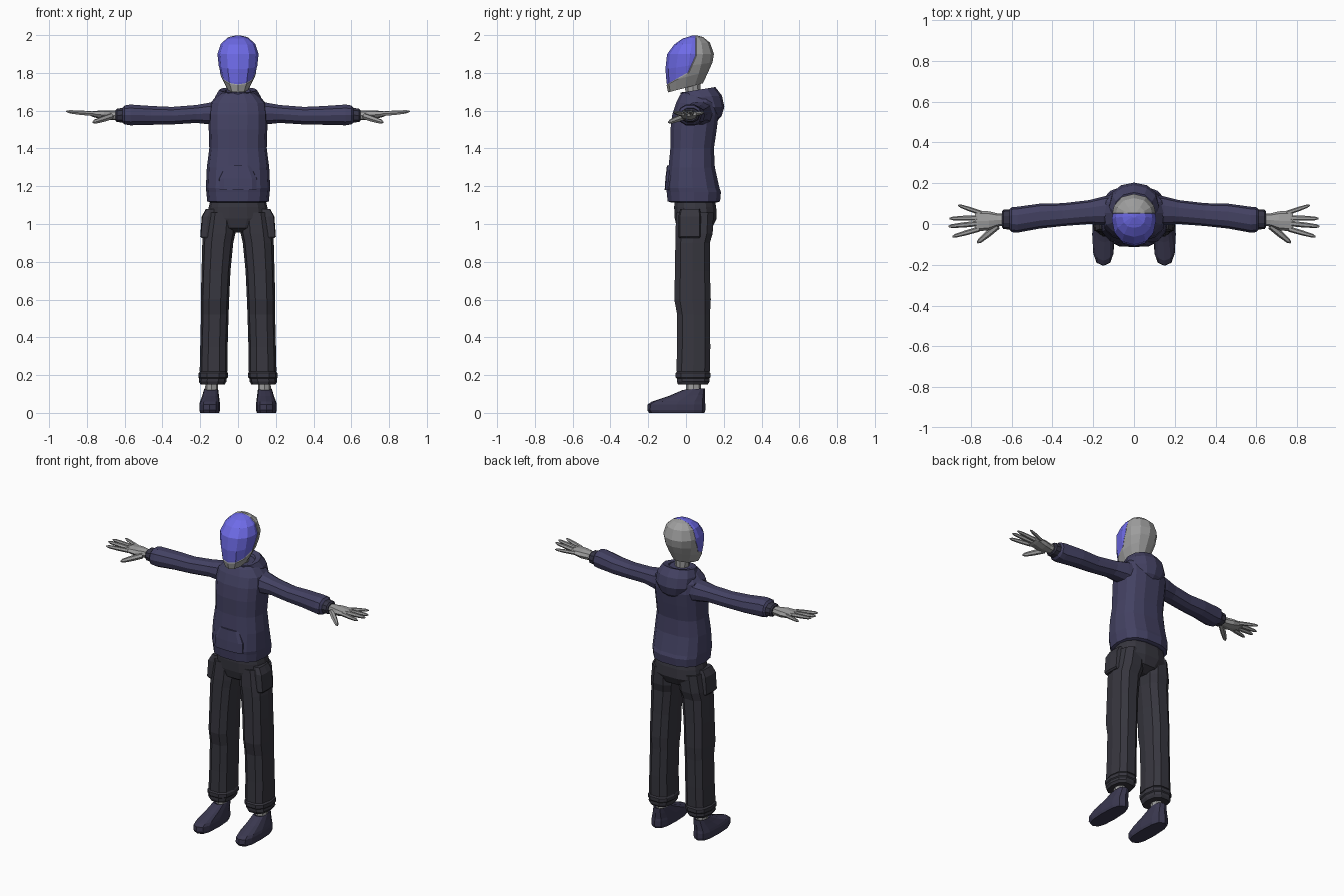
import bpy, bmesh, math
from mathutils import Vector as V


def mat(name, r, g, b):
    m = bpy.data.materials.new(name)
    m.diffuse_color = (r, g, b, 1)
    return m


GREY = mat("light grey", 0.34, 0.34, 0.34)
VISOR = mat("visor blue", 0.16, 0.15, 0.82)
HOODIE = mat("navy cloth", 0.056, 0.053, 0.122)
CUFF = mat("dark rib", 0.036, 0.035, 0.06)
PANTS = mat("charcoal cloth", 0.038, 0.037, 0.049)
SHOE = mat("dark shoe", 0.043, 0.04, 0.08)


# Ring = (centre, half-axis u, half-axis v)
def zr(z, x0, x1, y0, y1):
    return V(((x0 + x1) / 2, (y0 + y1) / 2, z)), V(((x1 - x0) / 2, 0, 0)), V((0, (y1 - y0) / 2, 0))


def xr(x, y0, y1, z0, z1):
    return V((x, (y0 + y1) / 2, (z0 + z1) / 2)), V((0, (y1 - y0) / 2, 0)), V((0, 0, (z1 - z0) / 2))


def tilt(fy, fz, by, bz, rx, cx=0):
    """Ring leaning from a front point to a back point."""
    f, b = V((cx, fy, fz)), V((cx, by, bz))
    return (f + b) / 2, V((rx, 0, 0)), (b - f) / 2


def loft(name, rings, material, n=10, power=2.4, mirror=False):
    bm = bmesh.new()
    e = 2 / power
    loops = []
    for c, u, v in rings:
        loop = []
        for i in range(n):
            a = 2 * math.pi * i / n
            ca, sa = math.cos(a), math.sin(a)
            p = c + u * math.copysign(abs(ca) ** e, ca) + v * math.copysign(abs(sa) ** e, sa)
            loop.append(bm.verts.new(p))
        loops.append(loop)
    for a, b in zip(loops, loops[1:]):
        for i in range(n):
            j = (i + 1) % n
            bm.faces.new((a[i], a[j], b[j], b[i]))
    bm.faces.new(loops[0])
    bm.faces.new(loops[-1])
    bmesh.ops.recalc_face_normals(bm, faces=bm.faces)
    me = bpy.data.meshes.new(name)
    bm.to_mesh(me)
    bm.free()
    me.materials.append(material)
    ob = bpy.data.objects.new(name, me)
    bpy.context.collection.objects.link(ob)
    if mirror:
        m = ob.modifiers.new("mirror", 'MIRROR')
        m.use_mirror_merge = False
    return ob


def finger(name, base, tip, r):
    """Tapered finger from base to tip."""
    a, b = V(base), V(tip)
    d = (b - a).normalized()
    u = V((-d.y, d.x, 0)).normalized()
    w = d.cross(u)
    rings = [(a.lerp(b, t), u * r * s, w * r * s)
             for t, s in ((0, 1), (0.5, 0.95), (0.88, 0.7), (1, 0.25))]
    loft(name, rings, GREY, 6, 2, True)


# Helmet with visor region cut by planes
helmet = loft("helmet", [
    tilt(-.095, 1.697, .09, 1.745, .06), tilt(-.106, 1.75, .12, 1.81, .09),
    tilt(-.112, 1.82, .14, 1.855, .105), tilt(-.103, 1.90, .148, 1.90, .112),
    tilt(-.065, 1.952, .127, 1.96, .093), tilt(-.02, 1.984, .09, 1.99, .058),
    tilt(.03, 2.0, .05, 2.0, .012)], GREY, 12, 2.2)
helmet.data.materials.append(VISOR)
cuts = [(V((0, .055, 1.9)), V((0, 1, 0))),
        (V((0, .055, 1.89)), V((0, .09, -.04))),
        (V((0, .015, 1.80)), V((0, .05, -.09)))]
bm = bmesh.new()
bm.from_mesh(helmet.data)
for co, no in cuts:
    bmesh.ops.bisect_plane(bm, geom=bm.verts[:] + bm.edges[:] + bm.faces[:],
                           plane_co=co, plane_no=no, dist=1e-5)
visor = [f for f in bm.faces
         if all((f.calc_center_median() - co).dot(no) < 0 for co, no in cuts)]
for f in visor:
    f.material_index = 1
rim = bmesh.ops.inset_region(bm, faces=visor, thickness=.004, depth=-.003)
for f in rim['faces']:
    f.material_index = 0
bm.to_mesh(helmet.data)
bm.free()

# Neck
loft("neck", [zr(1.62, -.05, .05, -.01, .09), zr(1.69, -.042, .042, -.005, .08),
              zr(1.78, -.045, .045, -.01, .08)], GREY, 10, 2)

# Hoodie body: (z, front, back, half width)
body = [(1.115, -.085, .17, .15), (1.12, -.10, .183, .163), (1.17, -.105, .188, .168),
        (1.19, -.108, .18, .17), (1.30, -.095, .155, .165), (1.40, -.085, .15, .152),
        (1.50, -.085, .165, .155), (1.58, -.075, .175, .157), (1.64, -.055, .165, .148),
        (1.68, -.035, .14, .11), (1.70, -.02, .12, .08)]
loft("hoodie_body", [zr(z, -w, w, a, b) for z, a, b, w in body], HOODIE, 14, 2.6)

# Hood lying on the back
loft("hood", [
    tilt(.06, 1.53, .15, 1.53, .05), tilt(.03, 1.57, .188, 1.57, .095),
    tilt(.0, 1.62, .203, 1.62, .123), tilt(-.025, 1.665, .19, 1.68, .122),
    tilt(-.03, 1.695, .155, 1.725, .10), tilt(-.015, 1.695, .125, 1.715, .07),
    tilt(.0, 1.66, .1, 1.67, .05)], HOODIE, 12, 2.1)

# Front pouch pocket
loft("pouch_pocket", [zr(1.18, -.105, .105, -.113, .0), zr(1.24, -.105, .105, -.109, .0),
                      zr(1.31, -.07, .07, -.101, .0)], HOODIE, 12, 4)

# Sleeves and cuffs
loft("sleeve", [
    xr(.06, .0, .15, 1.50, 1.67), xr(.15, -.005, .135, 1.525, 1.645),
    xr(.22, .0, .117, 1.533, 1.632), xr(.35, -.01, .102, 1.525, 1.622),
    xr(.46, -.022, .10, 1.523, 1.627), xr(.57, -.042, .085, 1.52, 1.635),
    xr(.60, -.04, .082, 1.525, 1.63), xr(.612, -.025, .07, 1.535, 1.615)],
    HOODIE, 10, 2.3, True)
loft("sleeve_cuff", [xr(.59, -.02, .068, 1.538, 1.612), xr(.60, -.027, .073, 1.535, 1.617),
                     xr(.64, -.025, .07, 1.538, 1.613), xr(.648, -.015, .06, 1.545, 1.605)],
     CUFF, 10, 2.3, True)

# Hands
loft("palm", [xr(.63, -.008, .05, 1.55, 1.60), xr(.67, -.012, .052, 1.55, 1.60),
              xr(.71, -.03, .062, 1.552, 1.602), xr(.765, -.036, .066, 1.566, 1.598),
              xr(.78, -.03, .06, 1.572, 1.594)], GREY, 8, 2.4, True)
finger("index_finger", (.76, -.025, 1.583), (.89, -.062, 1.592), .013)
finger("middle_finger", (.76, .003, 1.584), (.91, -.012, 1.596), .0135)
finger("ring_finger", (.76, .03, 1.584), (.905, .027, 1.596), .013)
finger("little_finger", (.75, .054, 1.582), (.862, .092, 1.59), .0115)
finger("thumb", (.67, -.01, 1.57), (.768, -.092, 1.538), .017)

# Trousers: seat, legs, ankle bands and side pockets
loft("trouser_seat", [
    zr(.955, -.04, .04, -.01, .09), zr(.98, -.12, .12, -.05, .14),
    zr(1.03, -.165, .165, -.062, .165), zr(1.09, -.155, .155, -.065, .162),
    zr(1.15, -.14, .14, -.06, .15)], PANTS, 14, 2.5)
legs = [(1.06, .01, .168, -.055, .15), (.95, .014, .185, -.06, .145), (.90, .025, .189, -.06, .13),
        (.75, .04, .193, -.062, .13), (.60, .047, .197, -.066, .135), (.52, .05, .196, -.05, .13),
        (.35, .055, .2, -.05, .132), (.22, .055, .203, -.055, .13)]
loft("trouser_leg", [zr(*r) for r in legs], PANTS, 10, 2.6, True)
loft("trouser_ankle_band", [
    zr(.22, .06, .2, -.05, .125), zr(.21, .053, .21, -.058, .133), zr(.188, .053, .21, -.058, .133),
    zr(.182, .06, .205, -.052, .128), zr(.165, .062, .207, -.052, .128),
    zr(.15, .07, .198, -.045, .118)], PANTS, 10, 2.6, True)
loft("side_pocket", [zr(.925, .14, .192, -.035, .075), zr(.935, .14, .2, -.04, .08),
                     zr(1.04, .13, .192, -.04, .08), zr(1.08, .12, .17, -.03, .075)],
     PANTS, 8, 5, True)

# Ankles and shoes
loft("ankle", [zr(.09, .105, .175, .0, .08), zr(.25, .105, .17, .0, .08)], GREY, 8, 2, True)
loft("shoe", [
    tilt(-.195, 0, .098, 0, .05, .15), tilt(-.205, .015, .103, .015, .055, .15),
    tilt(-.203, .045, .103, .045, .055, .15), tilt(-.18, .06, .1, .06, .052, .149),
    tilt(-.09, .09, .1, .095, .044, .145), tilt(-.015, .122, .1, .13, .037, .142),
    tilt(.0, .115, .085, .12, .028, .142)], SHOE, 12, 2.8, True)
